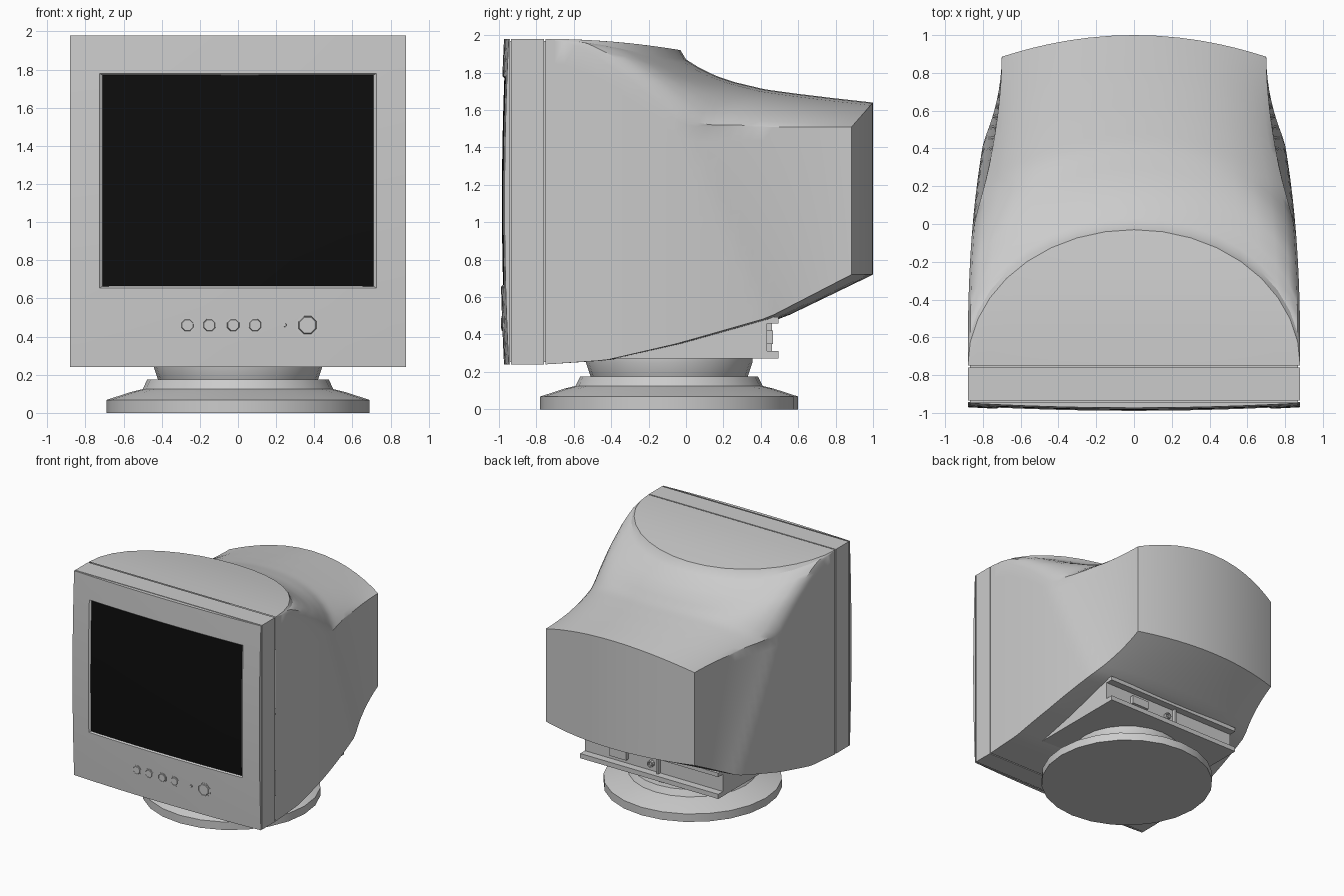
import bpy, bmesh
from math import sin, cos, pi, radians

if "Cube" in bpy.data.objects:
    bpy.data.objects.remove(bpy.data.objects["Cube"])


def finish(name, bm, angle=30, mirror=False):
    bmesh.ops.remove_doubles(bm, verts=bm.verts[:], dist=0.0008)
    bmesh.ops.recalc_face_normals(bm, faces=bm.faces[:])
    me = bpy.data.meshes.new(name)
    bm.to_mesh(me)
    bm.free()
    ob = bpy.data.objects.new(name, me)
    bpy.context.collection.objects.link(ob)
    bpy.ops.object.select_all(action='DESELECT')
    ob.select_set(True)
    bpy.context.view_layer.objects.active = ob
    if mirror:
        m = ob.modifiers.new("mirror", 'MIRROR')
        m.merge_threshold = 0.001
        bpy.ops.object.modifier_apply(modifier=m.name)
    bpy.ops.object.shade_smooth_by_angle(angle=radians(angle))
    return ob


def patch(bm, fn, us, vs, skip=None):
    """Grid surface fn(u, v); skip(u, v) omits cells by their midpoint."""
    g = [[bm.verts.new(fn(u, v)) for v in vs] for u in us]
    for i in range(len(us) - 1):
        for j in range(len(vs) - 1):
            if skip and skip((us[i] + us[i + 1]) / 2, (vs[j] + vs[j + 1]) / 2):
                continue
            bm.faces.new((g[i][j], g[i + 1][j], g[i + 1][j + 1], g[i][j + 1]))


def box(name, x0, x1, y0, y1, z0, z1):
    bm = bmesh.new()
    for v in bmesh.ops.create_cube(bm, size=1)['verts']:
        v.co = ((x0 + x1) / 2 + v.co.x * (x1 - x0), (y0 + y1) / 2 + v.co.y * (y1 - y0),
                (z0 + z1) / 2 + v.co.z * (z1 - z0))
    return finish(name, bm)


def lathe(name, profile, n, place, phase=0.0):
    """Revolve (radius, height) points; place maps local (a, b, h) to the world."""
    bm = bmesh.new()
    rings = [[bm.verts.new(place(r * cos(phase + 2 * pi * k / n), r * sin(phase + 2 * pi * k / n), h))
              for k in range(n)] for r, h in profile]
    for a, b in zip(rings, rings[1:]):
        for k in range(n):
            bm.faces.new((a[k], a[(k + 1) % n], b[(k + 1) % n], b[k]))
    bm.faces.new(rings[0])
    bm.faces.new(rings[-1])
    return finish(name, bm)


def interp(pts, t):
    for (a, p), (b, q) in zip(pts, pts[1:]):
        if t <= b:
            return p + (q - p) * (t - a) / (b - a)
    return pts[-1][1]


def lerp(a, b, t):
    return a + (b - a) * t


# Rear casing: hood, saddle top, sides, belly and curved back (half, mirrored)
CENTRE = [(0, 1), (.03, .82), (.1, .66), (.19, .5), (.28, .39), (.44, .25), (.6, .17), (.78, .09), (1, 0)]
EDGE = [(0, 1), (.06, .97), (.11, .9), (.17, .79), (.28, .53), (.4, .17), (.435, .04), (.5, 0), (1, 0)]
BELLY = [(-.75, .24), (-.43, .262), (-.05, .35), (.44, .49), (.885, .72)]
Y0, YB = -.75, .885


def flat_x(y):
    return .88 - .08 * ((y + .75) / 1.17) ** 2.5


def side_x(y, z):
    ya = -.04 + .48 * min(1, max(0, (1.52 - z) / 1.03))
    if y <= ya:
        return flat_x(max(y, Y0))
    p = min(1, (y - ya) / (YB - ya))
    return lerp(flat_x(ya), .70, 1 - (1 - p) ** 1.8)


def back_y(u):
    return 1 - .115 * u * u


def back_z(u):
    return 1.64 - .13 * u * u


def hood(a, v):
    c = cos(a) * v
    return (.88 * sin(a), Y0 + .72 * c, 1.98 - .06 * c * c)


def saddle(a, t):
    u = sin(a)
    w = u ** 4
    x0, y0, z0 = hood(a, 1)
    y = lerp(y0, back_y(u), t)
    z = lerp(back_z(u), z0, lerp(interp(CENTRE, t), interp(EDGE, t), w))
    ye = lerp(Y0, YB, t)
    xe = side_x(ye, lerp(1.51, 1.98, interp(EDGE, t)))
    drop = lerp(t, (.88 - xe) / .18, w)
    return (u * (.88 - .18 * drop), y, z)


def side(t, v):
    y = lerp(Y0, YB, t)
    z = lerp(interp(BELLY, y), lerp(1.51, 1.98, interp(EDGE, t)), v)
    return (side_x(y, z), y, z)


def belly(a, t):
    u, ye = sin(a), lerp(Y0, YB, t)
    z = interp(BELLY, ye)
    return (u * side_x(ye, z), lerp(Y0, back_y(u), t), z)


def back(a, v):
    u = sin(a)
    return (.7 * u, back_y(u), lerp(.72, back_z(u), v))


A = [pi / 2 * i / 9 for i in range(10)]
T = [0, .03] + [.06 + .94 * i / 26 for i in range(27)]
V = [i / 14 for i in range(15)]
bm = bmesh.new()
patch(bm, hood, A, [i / 5 for i in range(6)])
patch(bm, saddle, A, T)
patch(bm, side, T, V)
patch(bm, belly, A, T)
patch(bm, back, A, [0, 1])
finish("rear_casing", bm, 30, mirror=True)

# Bezel shell with the recessed seams before and behind it
box("bezel_shell", -.88, .88, -.935, -.76, .24, 1.98)
box("seam_core", -.868, .868, -.945, -.74, .252, 1.968)


# Bowed front frame with a sloped rim around the screen
def front_y(x, z):
    return -.995 + .025 * (x / .88) ** 2 + .022 * ((z - 1.11) / .87) ** 2


SX, SZ0, SZ1 = .725, .655, 1.78
xs = [-.88, -.8] + [SX * (i / 5 - 1) for i in range(11)] + [.8, .88]
zs = [.24, .35, .46, .56] + [lerp(SZ0, SZ1, i / 8) for i in range(9)] + [1.88, 1.98]
bm = bmesh.new()
patch(bm, lambda x, z: (x, front_y(x, z), z), xs, zs,
      lambda x, z: abs(x) < SX and SZ0 < z < SZ1)
edges = [e for e in bm.edges if e.is_boundary]
new = bmesh.ops.extrude_edge_only(bm, edges=edges)['geom']
for v in [g for g in new if isinstance(g, bmesh.types.BMVert)]:
    if abs(v.co.x) > .87 or not .25 < v.co.z < 1.97:
        v.co.y = -.942
    else:
        v.co.x *= .705 / SX
        v.co.z = 1.2175 + (v.co.z - 1.2175) * .55 / .5625
        v.co.y += .014
finish("front_frame", bm)

# Screen
bm = bmesh.new()
patch(bm, lambda x, z: (x, front_y(x, z) + .011, z),
      [.71 * (i / 5 - 1) for i in range(11)], [lerp(.664, 1.772, i / 8) for i in range(9)])
screen = finish("screen", bm)
for p in screen.data.polygons:
    if p.normal.y > 0:
        p.flip() if hasattr(p, "flip") else None
black = bpy.data.materials.new("screen_black")
black.diffuse_color = (.004, .004, .004, 1)
black.use_nodes = True
black.node_tree.nodes["Principled BSDF"].inputs["Base Color"].default_value = black.diffuse_color
screen.data.materials.append(black)

# Control buttons, indicator and power knob
for name, x, r in [("button_1", -.265, .042), ("button_2", -.15, .042), ("button_3", -.025, .042),
                   ("button_4", .09, .042), ("indicator", .245, .012), ("power_button", .365, .062)]:
    y = front_y(x, .46)
    lathe(name, [(r, -.01), (r, .004), (r * .82, .004), (r * .8, -.001), (r * .72, .006)], 8,
          lambda a, b, h, x=x, y=y: (x + a, y - h, .46 + b), pi / 8)

# Connector housing under the back
box("connector_housing", -.65, .65, -.42, .432, .272, .485)
box("housing_lower_lip", -.65, .65, .42, .495, .272, .312)
box("housing_upper_lip", -.65, .65, .42, .495, .458, .492)
box("video_socket", .24, .40, .42, .465, .35, .42)
box("panel_divider", -.06, -.045, .42, .46, .312, .458)
lathe("power_jack", [(.028, 0), (.028, .03), (.018, .03), (.018, .01)], 10,
      lambda a, b, h: (.02 + a, .43 + h, .375 + b))

# Swivel stand
lathe("swivel_stand", [(.69, 0), (.69, .068), (.56, .11), (.50, .125), (.475, .176), (.42, .176), (.425, .19),
                       (.445, .25), (.445, .28)], 24, lambda a, b, h: (a, b - .09, h))
